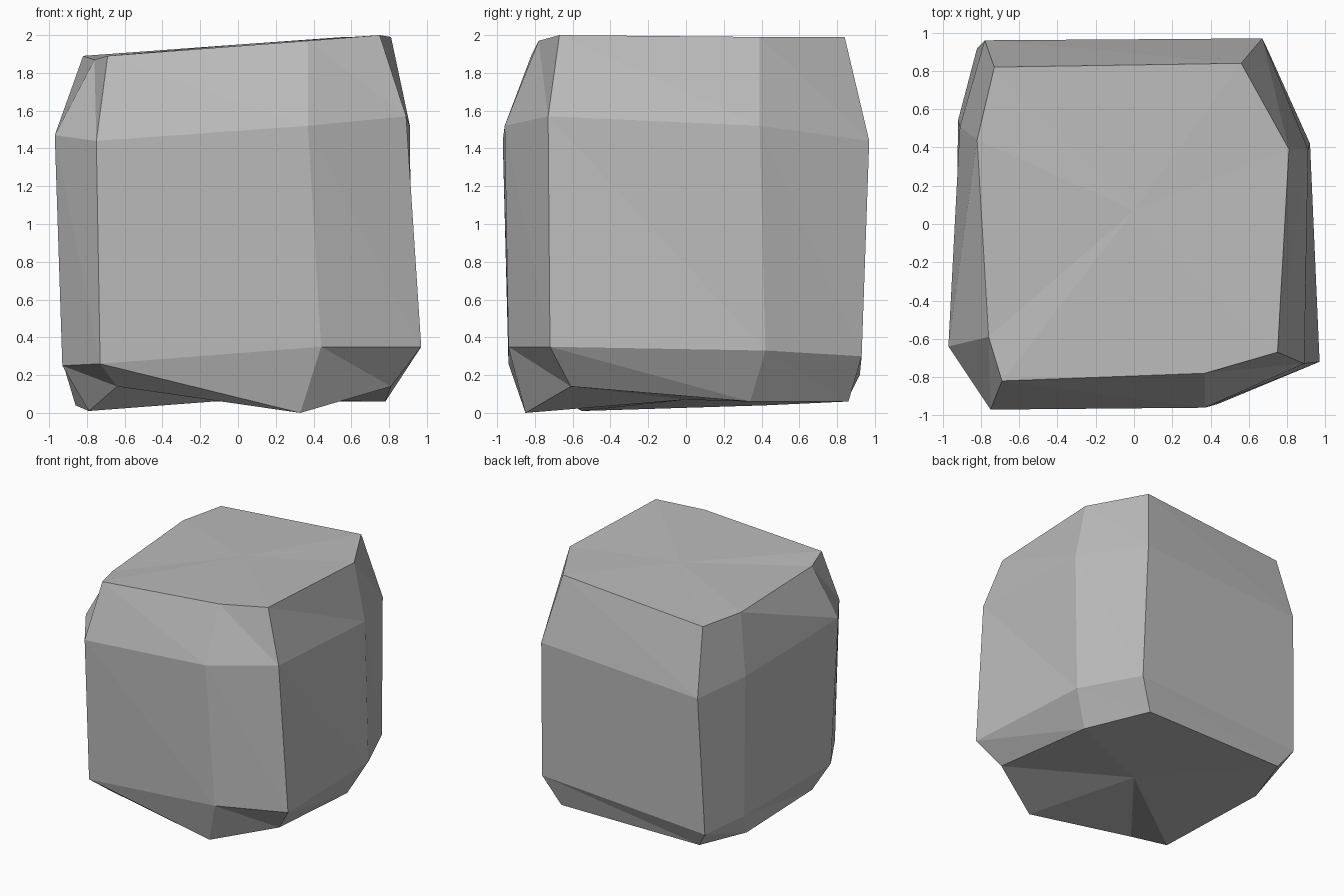
import bpy
import bmesh

# Remove the default cube if the scene has it
default_cube = bpy.data.objects.get("Cube")
if default_cube:
    bpy.data.objects.remove(default_cube, do_unlink=True)


def make_material(name, colour):
    material = bpy.data.materials.new(name)
    material.use_nodes = True
    material.diffuse_color = colour
    material.node_tree.nodes["Principled BSDF"].inputs["Base Color"].default_value = colour
    return material


def add_section(mesh, corners):
    """Add one cross-section of the boulder, counter-clockwise from the front."""
    return [mesh.verts.new(corner) for corner in corners]


def bridge_sections(mesh, upper, lower):
    """Join two cross-sections with a band of triangular facets."""
    count = len(upper)
    for index in range(count):
        following = (index + 1) % count
        mesh.faces.new((upper[index], lower[index], lower[following]))
        mesh.faces.new((upper[index], lower[following], upper[following]))


def cap_section(mesh, section, centre):
    """Close a cross-section with a fan of facets around a centre point."""
    tip = mesh.verts.new(centre)
    for index, corner in enumerate(section):
        mesh.faces.new((corner, section[(index + 1) % len(section)], tip))


boulder_mesh = bmesh.new()

# Crown: narrow section with a slight sideways tilt
crown = add_section(boulder_mesh, [
    (-.69, -.82, 1.89), (.37, -.78, 1.97), (.75, -.67, 2), (.81, .39, 1.99),
    (.56, .84, 1.99), (-.73, .82, 1.89), (-.82, .44, 1.89), (-.76, -.59, 1.87)])

# Shoulder: widest section under the upper bevel
shoulder = add_section(boulder_mesh, [
    (-.75, -.97, 1.44), (.37, -.96, 1.52), (.89, -.73, 1.57), (.91, .39, 1.52),
    (.67, .97, 1.44), (-.78, .96, 1.35), (-.91, .51, 1.4), (-.97, -.64, 1.47)])

# Skirt: widest section above the lower bevel
skirt = add_section(boulder_mesh, [
    (-.73, -.94, .26), (.44, -.94, .35), (.97, -.72, .35), (.92, .42, .33),
    (.69, .93, .3), (-.82, .92, .2), (-.92, .54, .24), (-.93, -.6, .25)])

# Foot: uneven underside
foot = add_section(boulder_mesh, [
    (-.64, -.8, .14), (.33, -.85, 0), (.81, -.61, .14), (.78, .34, .06),
    (.56, .86, .06), (-.72, .85, .06), (-.86, .42, .04), (-.79, -.55, .01)])

# Walls and caps
sections = [crown, shoulder, skirt, foot]
for upper, lower in zip(sections, sections[1:]):
    bridge_sections(boulder_mesh, upper, lower)
cap_section(boulder_mesh, crown, (0, .07, 1.95))
cap_section(boulder_mesh, foot, (0, 0, .07))
bmesh.ops.recalc_face_normals(boulder_mesh, faces=boulder_mesh.faces)

# Finished boulder with flat facets
mesh_data = bpy.data.meshes.new("boulder")
boulder_mesh.to_mesh(mesh_data)
boulder_mesh.free()
mesh_data.materials.append(make_material("stone grey", (.5, .5, .5, 1)))
boulder = bpy.data.objects.new("boulder", mesh_data)
bpy.context.collection.objects.link(boulder)
